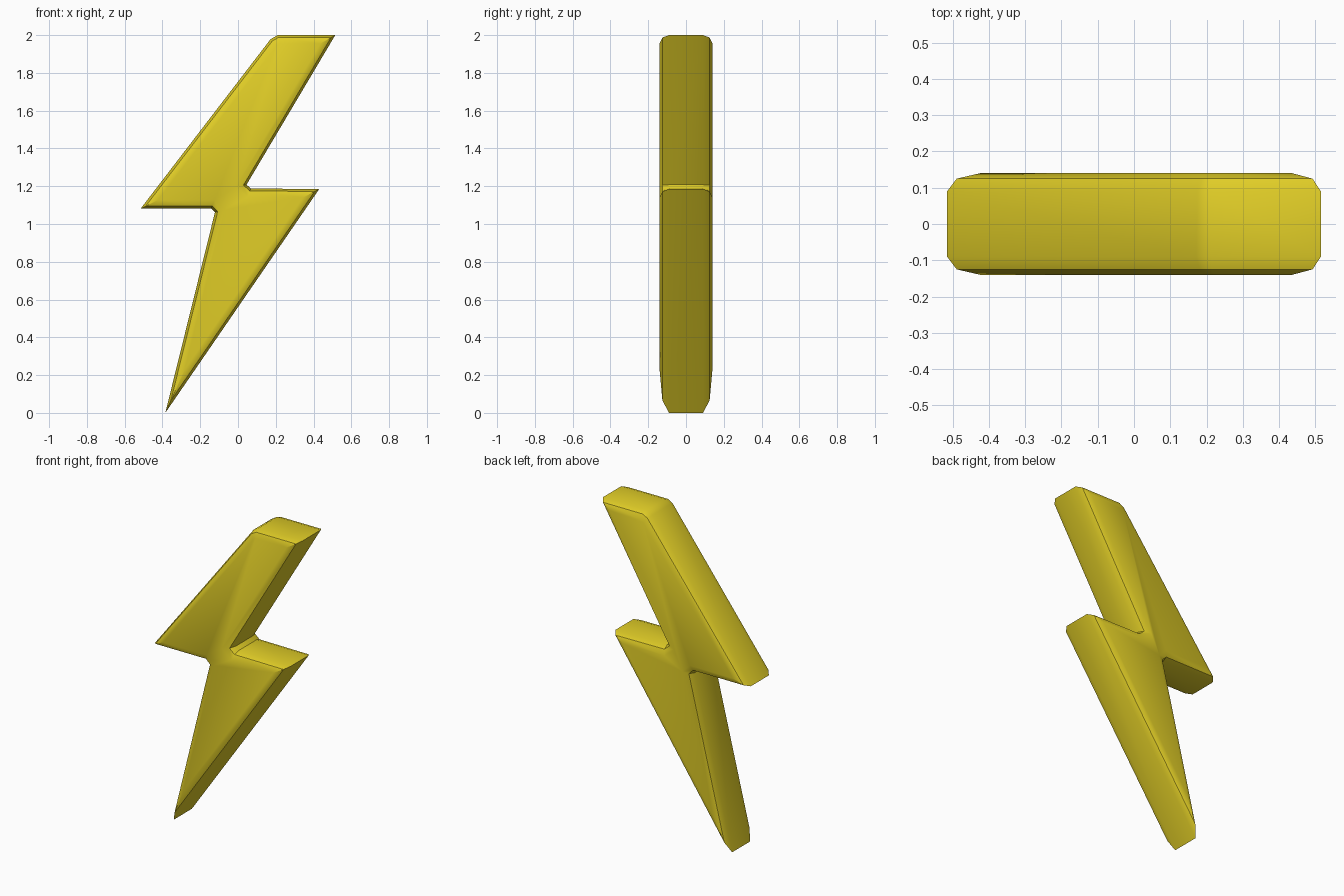
import bpy, bmesh, math
from mathutils import Vector

if "Cube" in bpy.data.objects:
    bpy.data.objects.remove(bpy.data.objects["Cube"])

# Bolt outline (x, z), counter-clockwise, with softened notches and shoulder
OUTLINE = [Vector(p) for p in (
    (-0.385, 0.0), (0.43, 1.185), (0.068, 1.188), (0.045, 1.208),
    (0.515, 2.0), (0.21, 2.0), (0.172, 1.978), (-0.515, 1.082),
    (-0.142, 1.082), (-0.122, 1.062))]

# Rounded rim: (inset from outline, depth)
RIM = [(0.0, 0.09), (0.013, 0.125), (0.045, 0.14)]


def inset(points, d):
    """Move every side of the polygon inward by d."""
    out = []
    for i, p in enumerate(points):
        a = (p - points[i - 1]).normalized()
        b = (points[(i + 1) % len(points)] - p).normalized()
        na, nb = Vector((-a.y, a.x)), Vector((-b.y, b.x))
        out.append(p + (na + nb) * d / (1 + na.dot(nb)))
    return out


# Loops from the front face, around the rim, to the back face
layers = [(d, -y) for d, y in reversed(RIM)] + RIM
bm = bmesh.new()
rings = [[bm.verts.new((p.x, y, p.y)) for p in inset(OUTLINE, d)]
         for d, y in layers]
n = len(OUTLINE)
for r0, r1 in zip(rings, rings[1:]):
    for i in range(n):
        j = (i + 1) % n
        bm.faces.new((r0[i], r0[j], r1[j], r1[i]))
bm.faces.new(rings[0])
bm.faces.new(rings[-1][::-1])
bmesh.ops.recalc_face_normals(bm, faces=bm.faces[:])

mesh = bpy.data.meshes.new("lightning_bolt")
bm.to_mesh(mesh)
bm.free()
bolt = bpy.data.objects.new("lightning_bolt", mesh)
bpy.context.collection.objects.link(bolt)

# Yellow body
yellow = bpy.data.materials.new("yellow")
yellow.diffuse_color = (0.76, 0.62, 0.02, 1)
yellow.use_nodes = True
yellow.node_tree.nodes["Principled BSDF"].inputs["Base Color"].default_value = yellow.diffuse_color
mesh.materials.append(yellow)

# Soft rim with one crisp crease
bpy.context.view_layer.objects.active = bolt
bolt.select_set(True)
bpy.ops.object.shade_smooth_by_angle(angle=math.radians(35))
